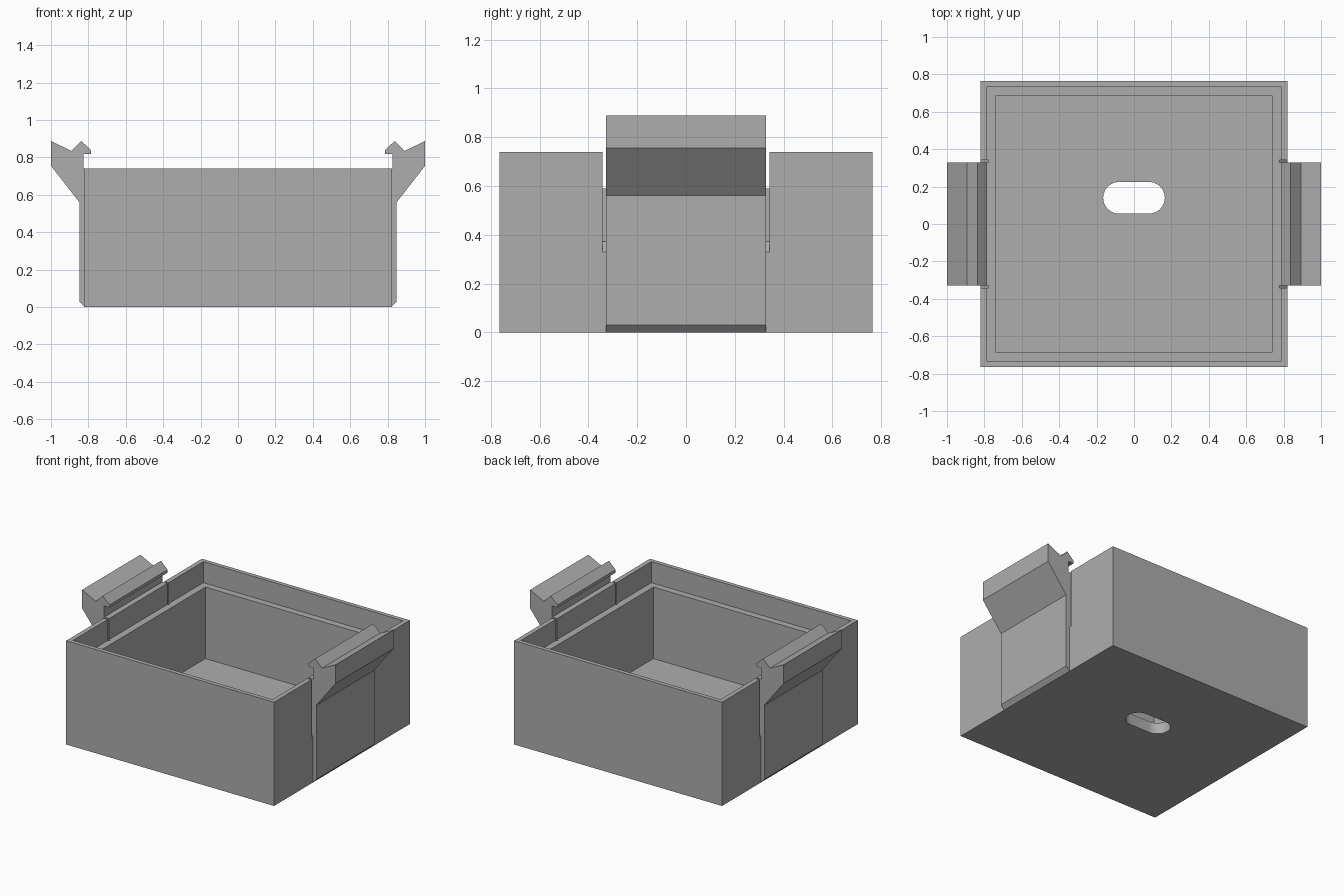
import bpy, bmesh, math

if "Cube" in bpy.data.objects:
    bpy.data.objects.remove(bpy.data.objects["Cube"])

grey = bpy.data.materials.new("plain grey")
grey.diffuse_color = (0.42, 0.42, 0.42, 1)
grey.use_nodes = True
grey.node_tree.nodes["Principled BSDF"].inputs["Base Color"].default_value = grey.diffuse_color


def prism(name, profile, axis, lo, hi):
    """Extrude a 2D profile along y (profile in xz) or z (profile in xy)."""
    bm = bmesh.new()
    place = (lambda a, b, t: (a, t, b)) if axis == "y" else (lambda a, b, t: (a, b, t))
    low = [bm.verts.new(place(a, b, lo)) for a, b in profile]
    high = [bm.verts.new(place(a, b, hi)) for a, b in profile]
    bm.faces.new(low)
    bm.faces.new(high[::-1])
    n = len(profile)
    for i in range(n):
        j = (i + 1) % n
        bm.faces.new((low[i], high[i], high[j], low[j]))
    bmesh.ops.recalc_face_normals(bm, faces=bm.faces)
    mesh = bpy.data.meshes.new(name)
    bm.to_mesh(mesh)
    bm.free()
    mesh.materials.append(grey)
    obj = bpy.data.objects.new(name, mesh)
    bpy.context.collection.objects.link(obj)
    return obj


def rect(x, y):
    return [(-x, -y), (x, -y), (x, y), (-x, y)]


def combine(target, other, operation):
    mod = target.modifiers.new("combine", "BOOLEAN")
    mod.operation = operation
    mod.solver = "EXACT"
    mod.object = other
    bpy.context.view_layer.objects.active = target
    bpy.ops.object.modifier_apply(modifier=mod.name)
    bpy.data.objects.remove(other)


# Open box with a stepped cavity
box = prism("clip_box", rect(0.82, 0.765), "z", 0, 0.74)
combine(box, prism("upper_cavity", rect(0.787, 0.735), "z", 0.59, 1), "DIFFERENCE")
combine(box, prism("lower_cavity", rect(0.738, 0.687), "z", 0.08, 0.8), "DIFFERENCE")

# Rounded slot through the floor
slot = []
for i in range(26):
    a = -math.pi / 2 + math.pi * (i if i < 13 else i - 1) / 12
    slot.append(((0.08 if i < 13 else -0.08) + 0.085 * math.cos(a), 0.14 + 0.085 * math.sin(a)))
combine(box, prism("floor_slot", slot, "z", -0.1, 0.2), "DIFFERENCE")

# Latch outline and the relief gaps on both sides of each latch
latch = [(0.82, 0), (0.848, 0.03), (0.848, 0.56), (1, 0.755), (1, 0.888),
         (0.892, 0.835), (0.838, 0.888), (0.785, 0.838), (0.785, 0.818),
         (0.826, 0.818), (0.826, 0.74), (0.82, 0.74), (0.805, 0.71), (0.805, 0.03)]
gap = [(0.778, 0.373), (0.778, 0.8), (0.9, 0.8), (0.9, 0.33), (0.82, 0.33)]
for side in (-1, 1):
    arm = [(side * x, z) for x, z in latch]
    combine(box, prism("latch", arm, "y", -0.328, 0.328), "UNION")
    cut = [(side * x, z) for x, z in gap]
    for y in (-0.3355, 0.3355):
        combine(box, prism("relief_gap", cut, "y", y - 0.0075, y + 0.0075), "DIFFERENCE")

# Smooth only the slot's round ends
bpy.ops.object.select_all(action="DESELECT")
box.select_set(True)
bpy.context.view_layer.objects.active = box
bpy.ops.object.shade_smooth_by_angle(angle=math.radians(25))
